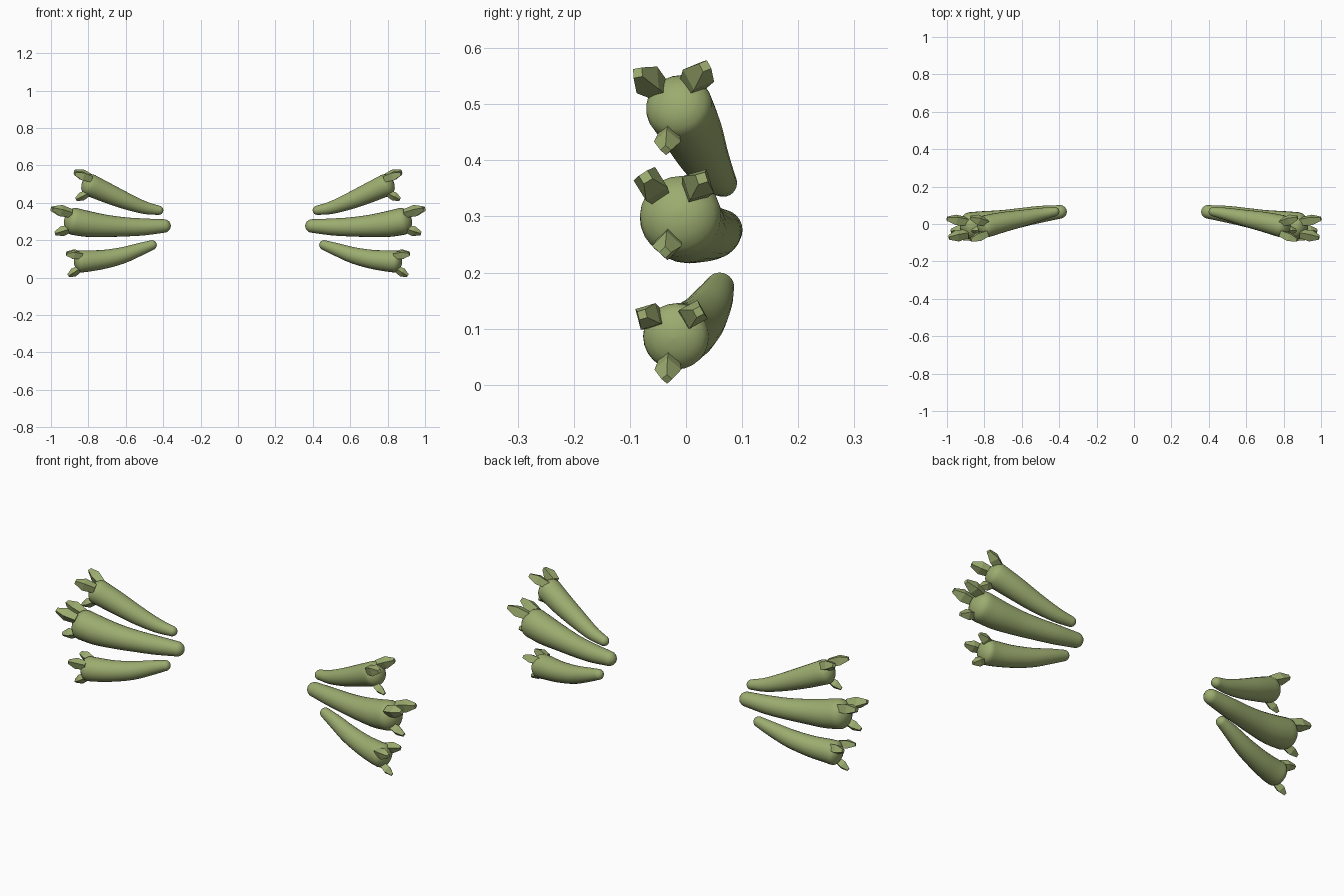
import bpy, bmesh, math
from mathutils import Vector

if "Cube" in bpy.data.objects:
    bpy.data.objects.remove(bpy.data.objects["Cube"])

green = bpy.data.materials.new("moss_green")
green.diffuse_color = (0.33, 0.41, 0.16, 1)
green.use_nodes = True
green.node_tree.nodes["Principled BSDF"].inputs["Base Color"].default_value = green.diffuse_color


def finish(bm, name, smooth):
    bmesh.ops.recalc_face_normals(bm, faces=bm.faces)
    for f in bm.faces:
        f.smooth = smooth
    me = bpy.data.meshes.new(name)
    bm.to_mesh(me)
    bm.free()
    me.materials.append(green)
    bpy.context.collection.objects.link(bpy.data.objects.new(name, me))


def loft(name, rings, sides, smooth, roll=0.0):
    """Skin circles (centre, direction, radius) into a closed tube."""
    bm = bmesh.new()
    loops = []
    for c, d, r in rings:
        d = d.normalized()
        u = d.cross(Vector((0, 0, 1))).normalized()
        v = u.cross(d)
        angs = [roll + 2 * math.pi * i / sides for i in range(sides)]
        loops.append([bm.verts.new(c + r * (math.cos(a) * u + math.sin(a) * v)) for a in angs])
    for a, b in zip(loops, loops[1:]):
        for i in range(sides):
            j = (i + 1) % sides
            bm.faces.new((a[i], a[j], b[j], b[i]))
    bm.faces.new(loops[0])
    bm.faces.new(loops[-1])
    finish(bm, name, smooth)


def limb(name, pts, caps, sx):
    """Tapered limb through (x, y, z, radius) points, with domed ends."""
    p = [Vector((sx * q[0], q[1], q[2], q[3])) for q in pts]
    p = [2 * p[0] - p[1]] + p + [2 * p[-1] - p[-2]]
    path = []
    for k in range(1, len(p) - 2):
        a, b, c, d = p[k - 1:k + 3]
        for i in range(4):
            t = i / 4
            path.append(0.5 * (2 * b + (c - a) * t + (2 * a - 5 * b + 4 * c - d) * t * t
                               + (3 * b - a - 3 * c + d) * t ** 3))
    path.append(p[-2])
    ctr = [q.to_3d() for q in path]
    d0, d1 = (ctr[1] - ctr[0]).normalized(), (ctr[-1] - ctr[-2]).normalized()
    dome = [math.radians(a) for a in (88, 70, 50, 30, 15)]
    rings = [(ctr[0] - d0 * caps[0] * math.sin(a), d0, path[0].w * math.cos(a)) for a in dome]
    for i, q in enumerate(path):
        d = ctr[min(i + 1, len(ctr) - 1)] - ctr[max(i - 1, 0)]
        rings.append((ctr[i], d, q.w))
    rings += [(ctr[-1] + d1 * caps[1] * math.sin(a), d1, path[-1].w * math.cos(a)) for a in reversed(dome)]
    loft(name, rings, 24, True)


def claw(name, base, tip, roll, size, sx):
    """Four-sided claw: swells, then narrows to a small blunt tip."""
    b, t = (Vector((sx * q[0], q[1], q[2])) for q in (base, tip))
    d = t - b
    rings = [(b, d, size * 0.75), (b + d * 0.55, d, size), (t, d, size * 0.4)]
    loft(name, rings, 4, False, sx * roll)


# name: centre line, dome depths, claws (base, tip, roll, size)
LIMBS = {
    "upper": ([(.425, .066, .36, .025), (.50, .052, .374, .034), (.60, .03, .41, .045),
               (.70, .01, .453, .054), (.79, -.012, .494, .060)], (.026, .045),
              [((.785, -.05, .528), (.872, -.086, .556), .6, .030),
               ((.785, .008, .53), (.874, .034, .568), .4, .030),
               ((.80, -.03, .452), (.866, -.036, .418), 0, .024)]),
    "middle": ([(.395, .065, .276, .036), (.50, .052, .271, .045), (.60, .035, .271, .051),
                (.70, .016, .276, .059), (.80, .0, .286, .069), (.875, -.01, .30, .073)], (.036, .055),
               [((.89, -.052, .343), (.99, -.072, .370), .2, .032),
                ((.89, .014, .343), (1.0, .028, .368), .5, .032),
                ((.895, -.03, .262), (.978, -.037, .236), 0, .027)]),
    "lower": ([(.46, .06, .174, .026), (.53, .048, .149, .035), (.62, .028, .118, .044),
               (.72, .006, .097, .051), (.80, -.012, .089, .057), (.84, -.018, .086, .059)], (.026, .037),
              [((.835, -.055, .118), (.917, -.078, .125), .5, .027),
               ((.835, .003, .12), (.917, .022, .130), .3, .027),
               ((.845, -.03, .048), (.907, -.034, .010), 0, .024)]),
}

for side, sx in (("right", 1), ("left", -1)):
    for part, (pts, caps, claws) in LIMBS.items():
        limb(f"{side}_{part}_limb", pts, caps, sx)
        for n, (b, t, roll, size) in enumerate(claws):
            claw(f"{side}_{part}_claw_{n + 1}", b, t, roll, size, sx)
